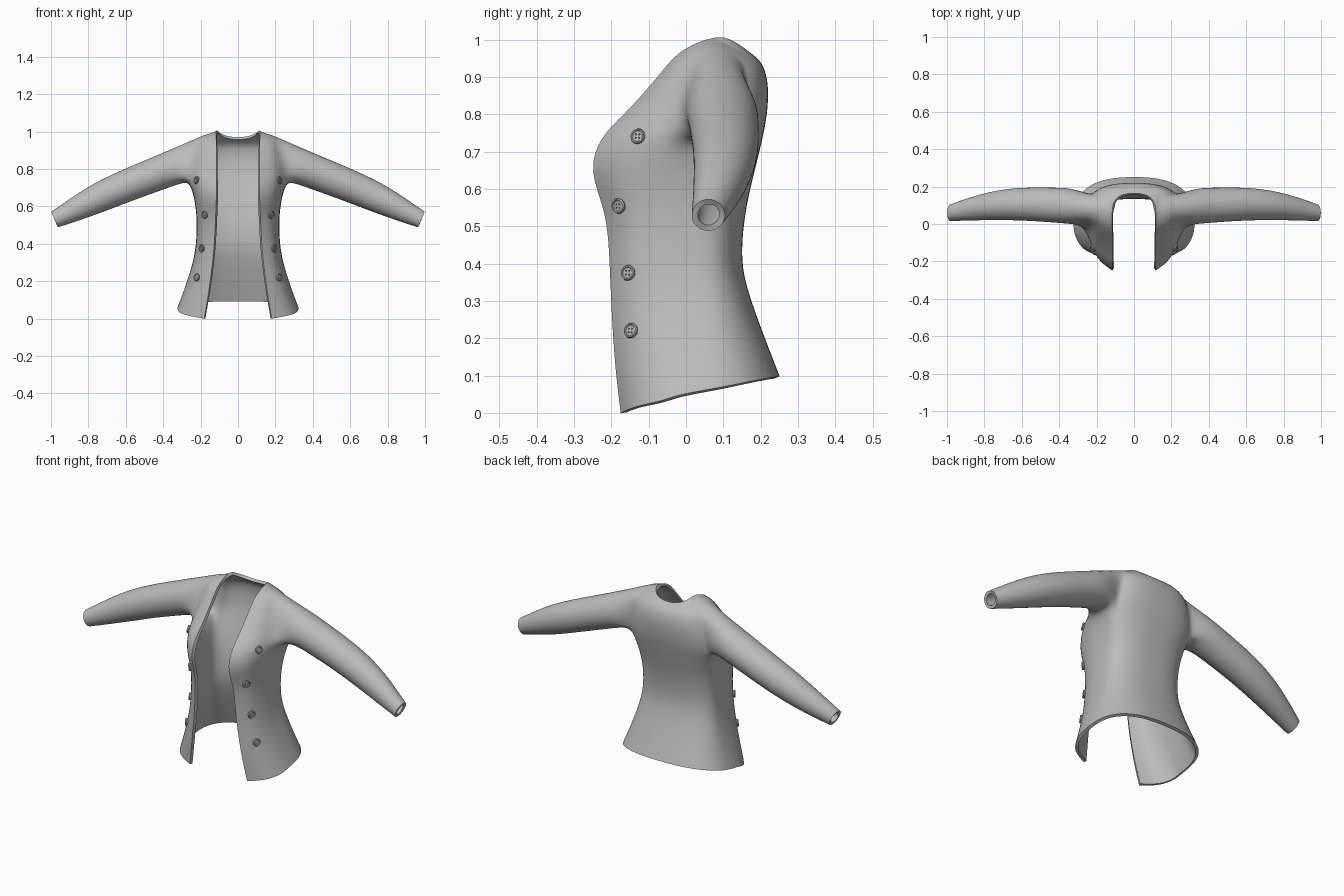
import bpy, bmesh
from math import sin, cos, pi, radians
from mathutils import Vector, Matrix
from mathutils.bvhtree import BVHTree

if "Cube" in bpy.data.objects:
    bpy.data.objects.remove(bpy.data.objects["Cube"], do_unlink=True)

cloth = bpy.data.materials.new("grey_cloth")
cloth.use_nodes = True
GREY = (0.5, 0.5, 0.5, 1)
cloth.diffuse_color = GREY
cloth.node_tree.nodes["Principled BSDF"].inputs["Base Color"].default_value = GREY


def add_object(name, bm):
    mesh = bpy.data.meshes.new(name)
    bm.to_mesh(mesh)
    bm.free()
    mesh.materials.append(cloth)
    ob = bpy.data.objects.new(name, mesh)
    bpy.context.collection.objects.link(ob)
    return ob


def finish(ob, angle):
    # Bake the modifiers, then smooth while keeping rims sharp
    bpy.ops.object.select_all(action='DESELECT')
    ob.select_set(True)
    bpy.context.view_layer.objects.active = ob
    bpy.ops.object.convert(target='MESH')
    bpy.ops.object.shade_smooth_by_angle(angle=radians(angle))


# Torso sections: back z, front z, back y, middle y, side x, front edge x, front edge y
SECTIONS = [
    (.098, 0, .252, .03, .325, .18, -.175),
    (.2, .12, .212, .03, .283, .16, -.19),
    (.345, .28, .158, .03, .235, .137, -.2),
    (.43, .42, .147, .03, .222, .125, -.205),
    (.55, .54, .16, .04, .22, .12, -.213),
    (.65, .65, .185, .06, .235, .115, -.262),
    (.74, .74, .207, .09, .26, .115, -.23),
    (.80, .80, .218, .095, .25, .115, -.165),
    (.86, .86, .222, .095, .24, .115, -.11),
    (.91, .92, .216, .09, .225, .115, -.06),
    (.945, .975, .2, .085, .205, .117, -.015),
]
# Neckline from back centre to the neck point, then the shoulder seam
TOP = [(0, .165, .97), (.04, .163, .972), (.08, .15, .982), (.105, .125, .998),
       (.118, .085, 1.014), (.16, .085, 1.0), (.215, .09, .975)]
FRONT_ANGLES = [0, 12, 22, 52, 90]
SIDE, LAST, ARMPIT, CROWN = 8, 12, 6, 11
HOLE_BACK, HOLE_FRONT = 6, 10


def soft(v):
    return max(v, 0) ** 0.8


def torso_point(r, c):
    if r == CROWN:
        return TOP[c]
    zb, zf, yb, ym, sx, ex, yf = SECTIONS[r]
    z = zb + (zf - zb) * (c / LAST) ** 2.2
    if r == ARMPIT and HOLE_BACK < c < HOLE_FRONT:
        z -= .01
    if c <= SIDE:
        a = pi / 2 * (1 - c / SIDE)
        return sx * soft(cos(a)), ym + (yb - ym) * soft(sin(a)), z
    a = radians(FRONT_ANGLES[c - SIDE])
    return ex + (sx - ex) * soft(cos(a)), ym - (ym - yf) * soft(sin(a)), z


# Torso half, with the shoulder seam welded and an armhole left open
bm = bmesh.new()
verts = {}


def grid_vert(r, c):
    if r == CROWN and c > SIDE:
        c = 2 * SIDE - c
    if (r, c) not in verts:
        verts[r, c] = bm.verts.new(torso_point(r, c))
    return verts[r, c]


for r in range(CROWN):
    for c in range(LAST):
        if r >= ARMPIT and HOLE_BACK <= c < HOLE_FRONT:
            continue
        bm.faces.new([grid_vert(r, c), grid_vert(r + 1, c),
                      grid_vert(r + 1, c + 1), grid_vert(r, c + 1)])

# Sleeve grown from the armhole loop: centre, height radius, depth radius, lean
SLEEVE = [
    ((.33, .097, .815), .097, .1, .35),
    ((.45, .102, .768), .093, .095, .37),
    ((.60, .108, .71), .089, .091, .38),
    ((.75, .1, .645), .083, .081, .4),
    ((.88, .08, .58), .064, .063, .41),
    ((.981, .06, .53), .047, .046, .42),
]
loop = [grid_vert(CROWN, HOLE_BACK)]
loop += [grid_vert(r, HOLE_FRONT) for r in range(CROWN - 1, ARMPIT, -1)]
loop += [grid_vert(ARMPIT, c) for c in range(HOLE_FRONT, HOLE_BACK - 1, -1)]
loop += [grid_vert(r, HOLE_BACK) for r in range(ARMPIT + 1, CROWN)]
n = len(loop)
for centre, high, deep, lean in SLEEVE:
    up = Vector((lean, 0, 1)).normalized()
    ring = []
    for k in range(n):
        a = 2 * pi * k / n
        ring.append(bm.verts.new(Vector(centre) + up * high * cos(a)
                                 - Vector((0, deep * sin(a), 0))))
    for k in range(n):
        j = (k + 1) % n
        bm.faces.new([loop[k], loop[j], ring[j], ring[k]])
    loop = ring

jacket = add_object("jacket", bm)
mirror = jacket.modifiers.new("mirror", 'MIRROR')
mirror.use_clip = True
sub = jacket.modifiers.new("smooth", 'SUBSURF')
sub.levels = sub.render_levels = 2
sub.boundary_smooth = 'PRESERVE_CORNERS'
thick = jacket.modifiers.new("thickness", 'SOLIDIFY')
thick.thickness = .016
thick.offset = -1
finish(jacket, 50)

# Button: lathed disc with a raised rim and four thread holes
bm = bmesh.new()
PROFILE = [(0, -.004), (.019, -.004), (.021, .002), (.019, .007), (.016, .007), (.014, .004), (0, .004)]
line = [bm.verts.new((x, 0, z)) for x, z in PROFILE]
edges = [bm.edges.new(pair) for pair in zip(line, line[1:])]
bmesh.ops.spin(bm, geom=line + edges, axis=(0, 0, 1), cent=(0, 0, 0),
               steps=24, angle=2 * pi)
bmesh.ops.remove_doubles(bm, verts=bm.verts[:], dist=1e-5)
bmesh.ops.recalc_face_normals(bm, faces=bm.faces[:])
button = add_object("button", bm)

bm = bmesh.new()
for x in (-.005, .005):
    for y in (-.005, .005):
        bmesh.ops.create_cone(bm, cap_ends=True, segments=8, radius1=.0022, radius2=.0022,
                              depth=.03, matrix=Matrix.Translation((x, y, 0)))
cutter = add_object("thread_hole_cutter", bm)
cutter.hide_render = True
cut = button.modifiers.new("holes", 'BOOLEAN')
cut.object = cutter
cut.operation = 'DIFFERENCE'
finish(button, 30)
bpy.data.objects.remove(cutter, do_unlink=True)
button_mesh = button.data
bpy.data.objects.remove(button, do_unlink=True)

# Four buttons on each front panel, seated on the cloth
tree = BVHTree.FromObject(jacket, bpy.context.evaluated_depsgraph_get())
for side, label in ((1, "left"), (-1, "right")):
    for i, (y, z) in enumerate([(-.127, .74), (-.178, .555), (-.153, .375), (-.145, .22)]):
        spot, normal, _, _ = tree.ray_cast(Vector((side * 1.5, y, z)), Vector((-side, 0, 0)))
        if spot is None:
            continue
        ob = bpy.data.objects.new(f"{label}_button_{i + 1}", button_mesh)
        ob.matrix_world = Matrix.Translation(spot + normal * .003) @ \
            normal.to_track_quat('Z', 'Y').to_matrix().to_4x4()
        bpy.context.collection.objects.link(ob)
